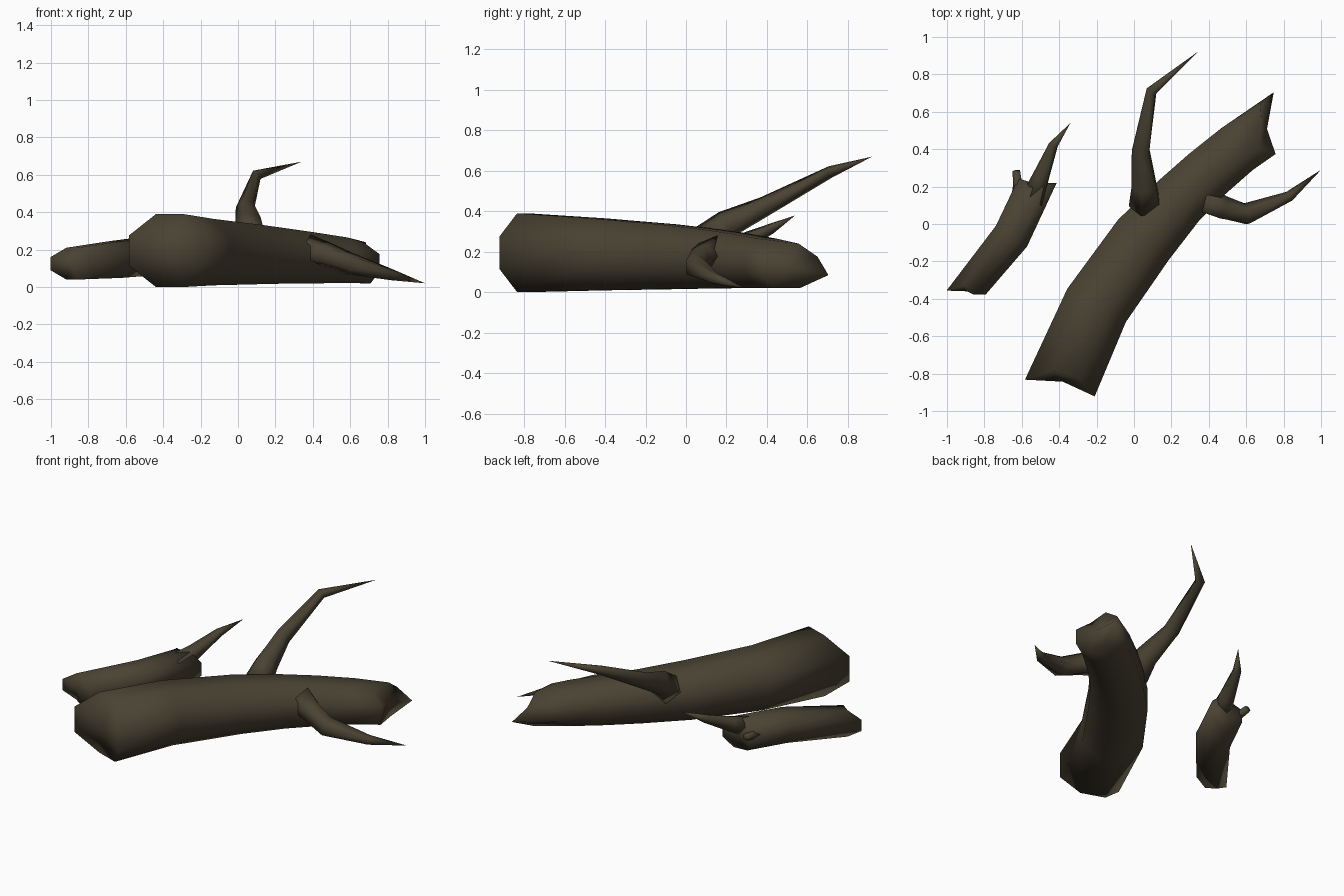
import bpy, bmesh, math
from mathutils import Vector

if "Cube" in bpy.data.objects:
    bpy.data.objects.remove(bpy.data.objects["Cube"])

bark = bpy.data.materials.new("dark_bark")
bark.diffuse_color = (0.068, 0.055, 0.033, 1)
bark.use_nodes = True
bark.node_tree.nodes["Principled BSDF"].inputs["Base Color"].default_value = bark.diffuse_color
UP = Vector((0, 0, 1))


def limb(name, path, sides=8, level=False, start=None, end=None, dirs=None):
    """Tube through (x, y, z, half_width, half_height); zero width makes a point.
    start / end: per-vertex pushes along the axis that give broken, jagged ends."""
    bm = bmesh.new()
    pts = [Vector(p[:3]) for p in path]
    last = len(pts) - 1
    grow = 1 / math.cos(math.pi / sides)
    rings = []
    for i, p in enumerate(path):
        d = (pts[min(i + 1, last)] - pts[max(i - 1, 0)]).normalized()
        if dirs and i in dirs:
            d = Vector(dirs[i]).normalized()
        if level:
            d = Vector((d.x, d.y, 0)).normalized()
        right = d.cross(UP).normalized()
        up = right.cross(d)
        if p[3] == 0:
            rings.append([bm.verts.new(pts[i])])
            continue
        push = start if i == 0 else end if i == last else None
        ring = []
        for k in range(sides):
            a = 2 * math.pi * (k + 0.5) / sides
            v = (pts[i] + right * p[3] * grow * math.cos(a)
                 + up * p[4] * grow * math.sin(a))
            ring.append(bm.verts.new(v + d * (push[k] if push else 0)))
        rings.append(ring)
    for a, b in zip(rings, rings[1:]):
        for k in range(sides):
            n = (k + 1) % sides
            if len(b) == 1:
                bm.faces.new((a[k], a[n], b[0]))
            else:
                bm.faces.new((a[k], a[n], b[n], b[k]))
    # close the broken ends with a fan around a middle point
    for ring in (rings[0], rings[-1]):
        if len(ring) > 1:
            mid = bm.verts.new(sum((v.co for v in ring), Vector()) / sides)
            for k in range(sides):
                bm.faces.new((ring[k], ring[(k + 1) % sides], mid))
    bmesh.ops.recalc_face_normals(bm, faces=bm.faces)
    for f in bm.faces:
        f.smooth = True
    me = bpy.data.meshes.new(name)
    bm.to_mesh(me)
    bm.free()
    me.materials.append(bark)
    ob = bpy.data.objects.new(name, me)
    bpy.context.collection.objects.link(ob)
    return ob


def round_path(rows):
    return [(x, y, z, r, r) for x, y, z, r in rows]


# large fallen log: thick broken end in front, splintered end behind
limb("large_log", [
    (-0.385, -0.852, 0.195, 0.188, 0.195),
    (-0.20, -0.435, 0.187, 0.180, 0.178),
    (0.05, -0.085, 0.175, 0.173, 0.160),
    (0.235, 0.12, 0.165, 0.153, 0.146),
    (0.385, 0.262, 0.155, 0.145, 0.135),
    (0.55, 0.40, 0.143, 0.140, 0.122),
    (0.70, 0.50, 0.130, 0.135, 0.110)],
    level=True, dirs={0: (0.42, 0.91, 0), 6: (0.8, 0.6, 0)},
    start=(0.01, 0.055, 0.04, -0.065, -0.065, 0.04, 0.055, 0.01),
    end=(-0.03, -0.08, 0.02, 0.07, 0.16, 0.03, -0.03, -0.03))

# rising branch on top of the large log
limb("upper_branch", round_path([
    (0.065, 0.10, 0.25, 0.075), (0.06, 0.20, 0.335, 0.06),
    (0.04, 0.39, 0.425, 0.042), (0.095, 0.71, 0.595, 0.025),
    (0.34, 0.92, 0.67, 0)]), sides=5)

# drooping branch on the right of the large log
limb("side_branch", round_path([
    (0.36, 0.14, 0.20, 0.07), (0.47, 0.085, 0.175, 0.055),
    (0.60, 0.05, 0.125, 0.05), (0.83, 0.145, 0.065, 0.025),
    (1.0, 0.29, 0.02, 0)]), sides=5)

# small log lying to the left
limb("small_log", [
    (-0.90, -0.37, 0.125, 0.09, 0.085),
    (-0.655, -0.065, 0.147, 0.10, 0.098),
    (-0.535, 0.18, 0.16, 0.10, 0.10)],
    level=True, dirs={0: (0.6, 0.8, 0), 2: (0.35, 0.94, 0)},
    start=(0.06, 0.02, 0.02, -0.05, -0.05, 0.02, 0.02, 0.06),
    end=(0.08, 0.04, 0.0, 0.03, 0.03, 0.0, 0.04, 0.08))

# twig and broken stub on the small log
limb("small_twig", round_path([
    (-0.54, 0.13, 0.19, 0.055), (-0.495, 0.25, 0.235, 0.04),
    (-0.43, 0.42, 0.315, 0.022), (-0.34, 0.54, 0.38, 0)]), sides=5)
limb("broken_stub", round_path([
    (-0.61, 0.13, 0.17, 0.04), (-0.62, 0.21, 0.18, 0.022),
    (-0.627, 0.285, 0.195, 0.018)]), sides=5)
